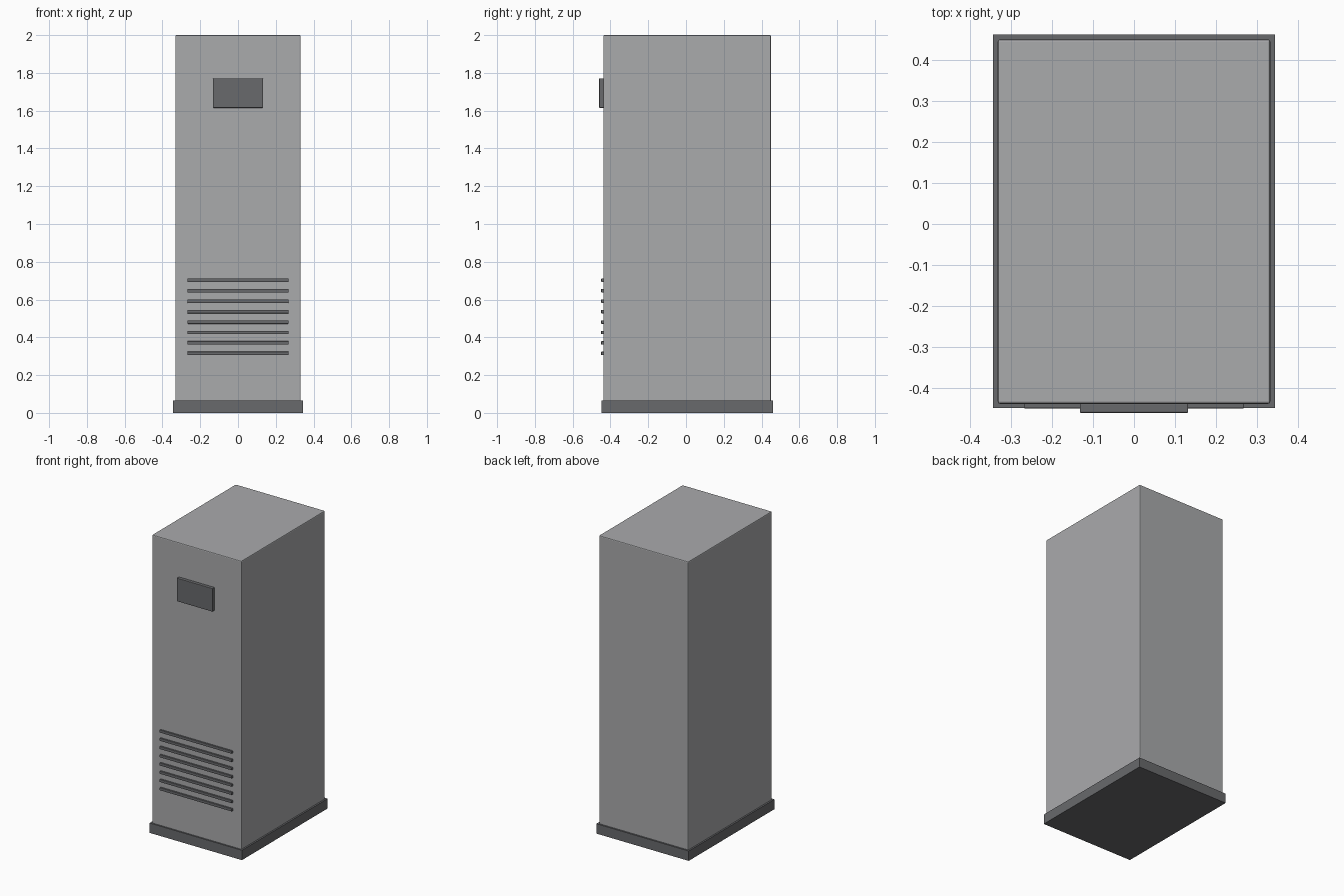
import bpy

cube = bpy.data.objects.get("Cube")
if cube:
    bpy.data.objects.remove(cube, do_unlink=True)


def make_material(name, colour):
    mat = bpy.data.materials.new(name)
    mat.use_nodes = True
    mat.diffuse_color = colour
    mat.node_tree.nodes["Principled BSDF"].inputs["Base Color"].default_value = colour
    return mat


def box(name, low, high, mat, bevel=0.0):
    """Box between two corners, with optional softened edges."""
    centre = [(a + b) / 2 for a, b in zip(low, high)]
    bpy.ops.mesh.primitive_cube_add(size=1, location=centre)
    obj = bpy.context.object
    obj.name = name
    obj.scale = [b - a for a, b in zip(low, high)]
    bpy.ops.object.transform_apply(location=False, rotation=False, scale=True)
    obj.data.materials.append(mat)
    if bevel:
        mod = obj.modifiers.new("soft_edges", 'BEVEL')
        mod.width = bevel
        mod.segments = 2
    return obj


light_grey = make_material("light_grey", (0.40, 0.405, 0.415, 1))
dark_grey = make_material("dark_grey", (0.14, 0.142, 0.15, 1))

# Plinth and cabinet
box("plinth", (-0.343, -0.448, 0), (0.343, 0.461, 0.066), dark_grey)
box("cabinet", (-0.332, -0.438, 0.06), (0.332, 0.45, 2), light_grey, 0.006)

# Display panel on the upper front
box("display_panel", (-0.132, -0.46, 1.615), (0.132, -0.436, 1.771), dark_grey, 0.003)

# Row of ventilation slats on the lower front
for i in range(8):
    z = 0.315 + i * 0.0553
    box(f"vent_slat_{i + 1}", (-0.268, -0.449, z - 0.009), (0.268, -0.436, z + 0.009),
        dark_grey, 0.002)
